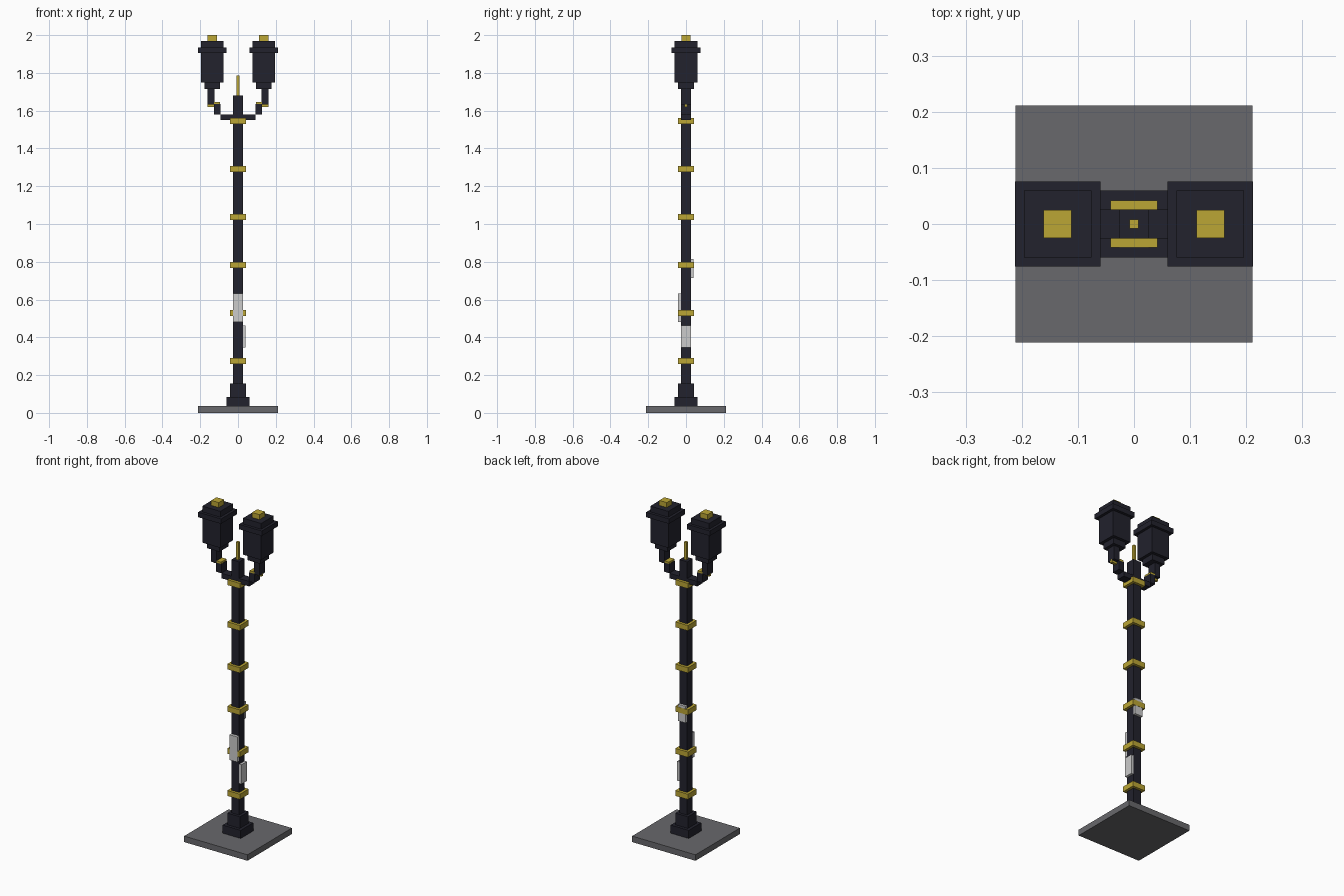
import bpy

cube = bpy.data.objects.get("Cube")
if cube:
    bpy.data.objects.remove(cube, do_unlink=True)


def material(name, color):
    m = bpy.data.materials.new(name)
    m.use_nodes = True
    m.diffuse_color = (*color, 1)
    m.node_tree.nodes["Principled BSDF"].inputs["Base Color"].default_value = (*color, 1)
    return m


iron = material("dark iron", (0.016, 0.016, 0.026))
gold = material("gold", (0.50, 0.38, 0.035))
stone = material("grey stone", (0.14, 0.14, 0.15))
paper = material("pale paper", (0.60, 0.60, 0.60))


def box(name, mat, x, y, z):
    """Box from (low, high) extents on each axis."""
    bpy.ops.mesh.primitive_cube_add(size=1, location=[sum(e) / 2 for e in (x, y, z)])
    ob = bpy.context.object
    ob.name = name
    ob.scale = [e[1] - e[0] for e in (x, y, z)]
    bpy.ops.object.transform_apply(location=False, rotation=False, scale=True)
    ob.data.materials.append(mat)
    return ob


def block(name, mat, half, z, cx=0):
    """Square block centred on the post or a lamp."""
    return box(name, mat, (cx - half, cx + half), (-half, half), z)


# Base and post
block("base_slab", stone, 0.211, (0, 0.036))
block("lower_plinth", iron, 0.06, (0.036, 0.085))
block("upper_plinth", iron, 0.042, (0.085, 0.155))
block("post", iron, 0.026, (0.155, 1.68))
block("spike", gold, 0.008, (1.68, 1.785))

# Gold bands up the post
for i in range(6):
    z = 0.275 + 0.254 * i
    block("post_band", gold, 0.042, (z - 0.016, z + 0.016))

# Notices stuck to the post
box("front_notice", paper, (-0.026, 0.026), (-0.043, -0.026), (0.48, 0.632))
box("left_notice", paper, (0.026, 0.041), (-0.026, 0.026), (0.345, 0.462))
box("back_notice", paper, (-0.026, 0.026), (0.026, 0.041), (0.715, 0.815))

# Arms and lanterns
box("cross_arm", iron, (-0.093, 0.093), (-0.026, 0.026), (1.55, 1.58))
for side, s in (("left", 1), ("right", -1)):
    def span(a, b):
        return tuple(sorted((s * a, s * b)))

    depth = (-0.026, 0.026)
    box(side + "_elbow", iron, span(0.093, 0.127), depth, (1.58, 1.635))
    box(side + "_elbow_link", iron, span(0.06, 0.093), depth, (1.565, 1.58))
    box(side + "_elbow_plate", gold, span(0.095, 0.127), depth, (1.635, 1.646))
    box(side + "_elbow_pin", gold, span(0.11, 0.161), (-0.008, 0.008), (1.62, 1.638))
    box(side + "_lamp_stem", iron, span(0.125, 0.161), depth, (1.632, 1.72))

    cx = s * 0.136
    tiers = (
        ("lamp_collar", iron, 0.042, 1.715, 1.75),
        ("lamp_body", iron, 0.06, 1.75, 1.905),
        ("lamp_rim", iron, 0.076, 1.905, 1.935),
        ("lamp_roof", iron, 0.06, 1.935, 1.97),
        ("lamp_cap", gold, 0.025, 1.97, 2.0),
    )
    for name, mat, half, low, high in tiers:
        block(side + "_" + name, mat, half, (low, high), cx)
